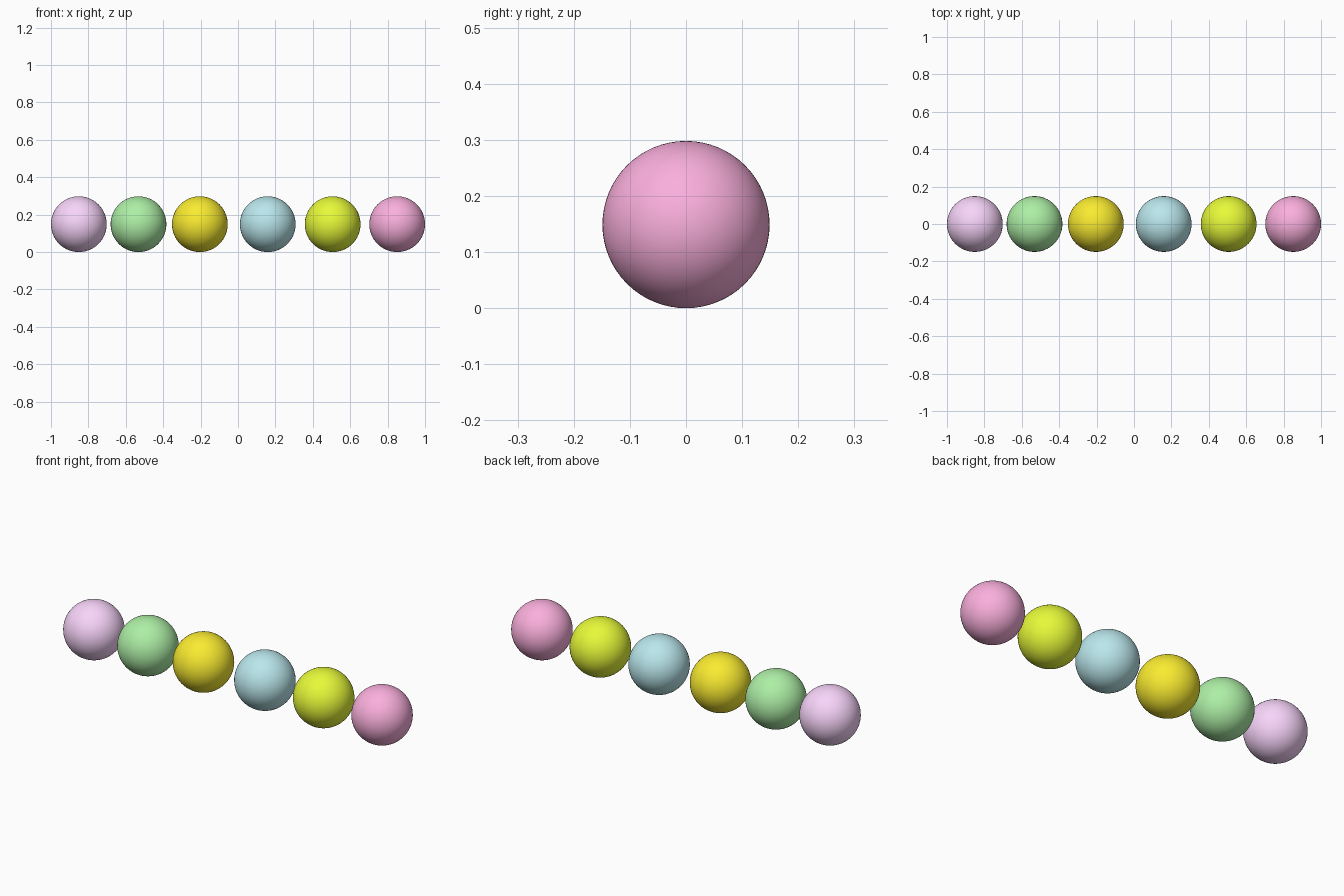
import bpy

if "Cube" in bpy.data.objects:
    bpy.data.objects.remove(bpy.data.objects["Cube"])

R = 0.149
# name, x position, colour
BALLS = [
    ("violet_ball", -0.851, (0.94, 0.66, 0.96)),
    ("green_ball", -0.532, (0.42, 0.86, 0.38)),
    ("yellow_ball", -0.204, (0.95, 0.83, 0.03)),
    ("teal_ball", 0.159, (0.49, 0.80, 0.84)),
    ("lime_ball", 0.506, (0.80, 0.95, 0.04)),
    ("pink_ball", 0.851, (0.96, 0.43, 0.72)),
]


def ball(name, x, colour):
    bpy.ops.mesh.primitive_uv_sphere_add(
        segments=64, ring_count=32, radius=R, location=(x, 0, R))
    ob = bpy.context.object
    ob.name = name
    bpy.ops.object.shade_smooth()
    mat = bpy.data.materials.new(name + "_colour")
    mat.diffuse_color = (*colour, 1)
    mat.use_nodes = True
    mat.node_tree.nodes["Principled BSDF"].inputs["Base Color"].default_value = mat.diffuse_color
    ob.data.materials.append(mat)


# Row of equal smooth balls along x
for spec in BALLS:
    ball(*spec)
